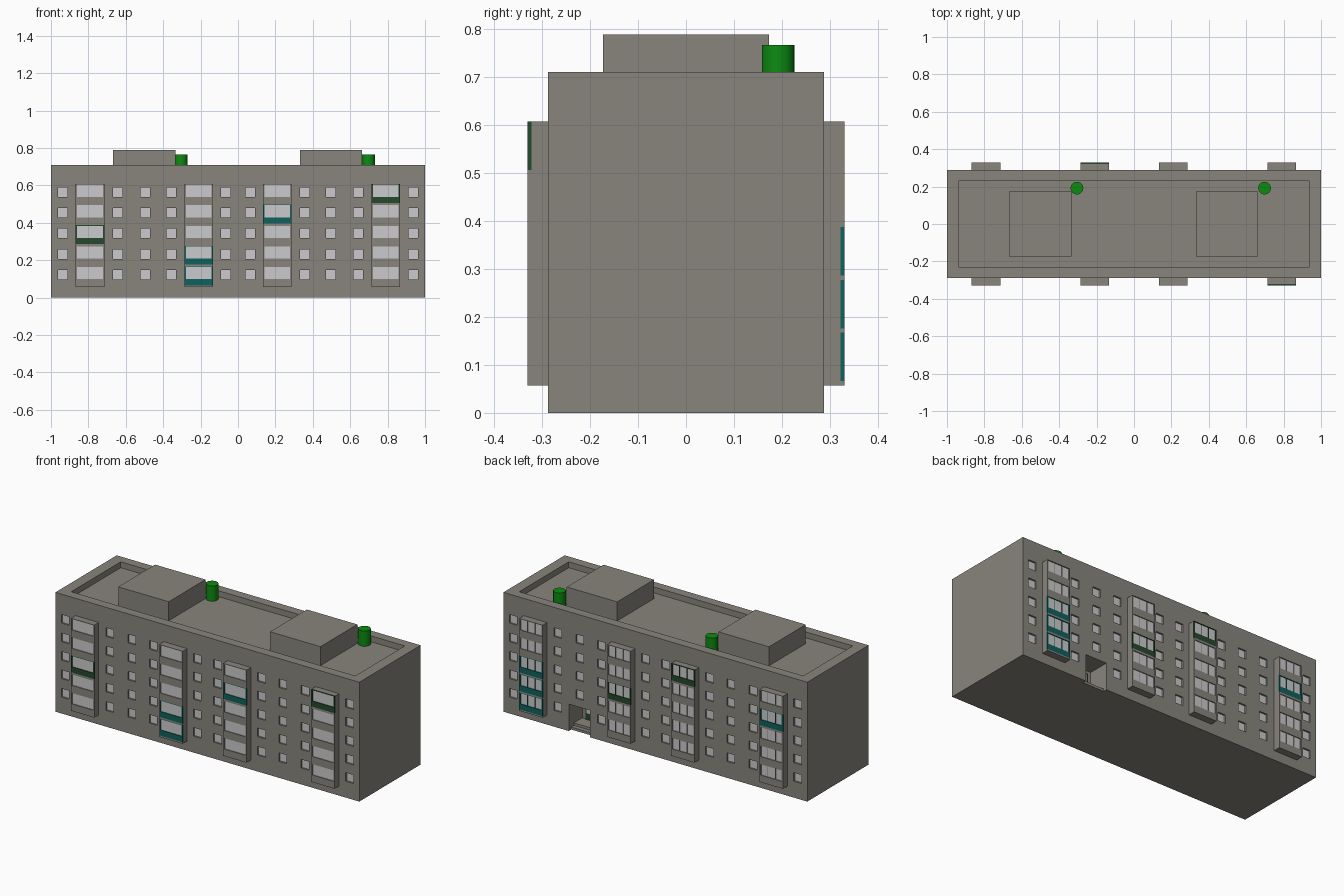
import bpy, bmesh, math

if "Cube" in bpy.data.objects:
    bpy.data.objects.remove(bpy.data.objects["Cube"])

# ---- materials -------------------------------------------------------------
def mat(name, r, g, b):
    m = bpy.data.materials.new(name)
    m.diffuse_color = (r, g, b, 1)
    m.use_nodes = True
    m.node_tree.nodes["Principled BSDF"].inputs["Base Color"].default_value = m.diffuse_color
    return m

CONCRETE = mat("concrete", 0.25, 0.235, 0.205)
GLASS = mat("pale_glass", 0.60, 0.60, 0.61)
TEAL = mat("teal_panel", 0.005, 0.12, 0.11)
DARK_GREEN = mat("dark_green_panel", 0.018, 0.065, 0.026)
GREEN = mat("vent_green", 0.004, 0.26, 0.006)

# ---- dimensions ------------------------------------------------------------
W, D, H = 1.0, 0.288, 0.71            # half width, half depth, height
ROOF_Z, RIM_X, RIM_Y = 0.675, 0.935, 0.233
WIN = 0.0255                          # window half size
REVEAL = 0.01
HALF_COLS = [0.066, 0.356, 0.497, 0.642, 0.936]
COLS = [s * x for x in HALF_COLS for s in (-1, 1)]
ROWS = [0.123 + 0.11 * i for i in range(5)]
BAYS = [-0.792, -0.21, 0.21, 0.79]
BAY_HALF, BAY_Y, BAY_Z, FLOOR = 0.077, 0.33, 0.057, 0.11
DOOR = (0.43, 0.57, 0.16, 0.16)       # x0, x1, top, inner y

def finish(name, bm, mats):
    bmesh.ops.remove_doubles(bm, verts=bm.verts, dist=1e-5)
    bmesh.ops.recalc_face_normals(bm, faces=bm.faces)
    me = bpy.data.meshes.new(name)
    bm.to_mesh(me)
    bm.free()
    for m in mats:
        me.materials.append(m)
    ob = bpy.data.objects.new(name, me)
    bpy.context.collection.objects.link(ob)
    return ob

def add_box(bm, x0, x1, y0, y1, z0, z1, index=0):
    vs = [bm.verts.new((x, y, z)) for x in (x0, x1) for y in (y0, y1) for z in (z0, z1)]
    for f in ((0, 1, 3, 2), (4, 6, 7, 5), (0, 4, 5, 1), (2, 3, 7, 6), (0, 2, 6, 4), (1, 5, 7, 3)):
        bm.faces.new([vs[i] for i in f]).material_index = index

def box(name, m, *dims):
    bm = bmesh.new()
    add_box(bm, *dims)
    return finish(name, bm, [m])

def quad(bm, *pts):
    return bm.faces.new([bm.verts.new(p) for p in pts])

# ---- facades: a grid whose window cells are pushed in and glazed -------------
def facade(name, side):
    bm = bmesh.new()
    xs = {-W, W} | {c + s * WIN for c in COLS for s in (-1, 1)}
    zs = {0, H} | {r + s * WIN for r in ROWS for s in (-1, 1)}
    if side > 0:
        xs |= {DOOR[0], DOOR[1]}
        zs.add(DOOR[2])
    xs, zs = sorted(xs), sorted(zs)
    y = side * D
    panes = []
    for x0, x1 in zip(xs, xs[1:]):
        for z0, z1 in zip(zs, zs[1:]):
            cx, cz = (x0 + x1) / 2, (z0 + z1) / 2
            if side > 0 and DOOR[0] < cx < DOOR[1] and cz < DOOR[2]:
                continue
            pts = [(x0, y, z0), (x1, y, z0), (x1, y, z1), (x0, y, z1)]
            f = quad(bm, *(pts if side < 0 else pts[::-1]))
            if any(abs(cx - c) < WIN for c in COLS) and any(abs(cz - r) < WIN for r in ROWS):
                panes.append(f)
    bmesh.ops.remove_doubles(bm, verts=bm.verts, dist=1e-5)
    for f in panes:
        new = bmesh.ops.extrude_discrete_faces(bm, faces=[f])["faces"][0]
        bmesh.ops.translate(bm, verts=new.verts, vec=(0, -side * REVEAL, 0))
        new.material_index = 1
    return finish(name, bm, [CONCRETE, GLASS])

facade("front_facade", -1)
facade("back_facade", 1)

# ---- end walls, base, parapet and roof deck ----------------------------------
bm = bmesh.new()
for s in (-1, 1):
    quad(bm, (s * W, -D, 0), (s * W, D, 0), (s * W, D, H), (s * W, -D, H))
def ring(x, y, z):
    return [(-x, -y, z), (x, -y, z), (x, y, z), (-x, y, z)]
outer, inner, deck = ring(W, D, H), ring(RIM_X, RIM_Y, H), ring(RIM_X, RIM_Y, ROOF_Z)
for i in range(4):
    j = (i + 1) % 4
    quad(bm, outer[i], outer[j], inner[j], inner[i])
    quad(bm, inner[i], inner[j], deck[j], deck[i])
quad(bm, *deck)
finish("end_walls_and_roof", bm, [CONCRETE])

dx0, dx1, dz, dy = DOOR
bm = bmesh.new()
quad(bm, (-W, -D, 0), (-W, dy, 0), (W, dy, 0), (W, -D, 0))
quad(bm, (-W, dy, 0), (-W, D, 0), (dx0, D, 0), (dx0, dy, 0))
quad(bm, (dx1, dy, 0), (dx1, D, 0), (W, D, 0), (W, dy, 0))
finish("base", bm, [CONCRETE])

# ---- entrance: porch recess, landing, steps and door -------------------------
bm = bmesh.new()
for x in (dx0, dx1):
    quad(bm, (x, dy, 0), (x, D, 0), (x, D, dz), (x, dy, dz))
quad(bm, (dx0, dy, dz), (dx1, dy, dz), (dx1, D, dz), (dx0, D, dz))
quad(bm, (dx0, dy, 0), (dx1, dy, 0), (dx1, dy, dz), (dx0, dy, dz))
finish("entrance_recess", bm, [CONCRETE])
box("entrance_landing", CONCRETE, dx0, dx1, dy, 0.24, 0, 0.03)
box("entrance_step", CONCRETE, dx0, dx1, 0.24, 0.265, 0, 0.015)
box("entrance_door", DARK_GREEN, 0.455, 0.545, dy, dy + 0.006, 0.03, 0.14)
box("entrance_door_glass", GLASS, 0.465, 0.535, dy + 0.006, dy + 0.009, 0.07, 0.13)

# ---- glazed balcony stacks ---------------------------------------------------
# floors with painted panels, keyed by (side, bay, floor)
PAINTED = {(-1, 0, 2): 2, (-1, 1, 0): 1, (-1, 1, 1): 1, (-1, 2, 3): 1, (-1, 3, 4): 2,
           (1, 3, 0): 1, (1, 3, 1): 1, (1, 3, 2): 1, (1, 2, 2): 2, (1, 1, 4): 2, (1, 0, 3): 1}

def balcony_stack(side, b):
    bm = bmesh.new()
    cx = BAYS[b]
    x0, x1 = cx - BAY_HALF, cx + BAY_HALF
    back, face = side * (BAY_Y - 0.008), side * BAY_Y
    add_box(bm, x0, x1, side * D, back, BAY_Z, BAY_Z + 5 * FLOOR)      # core
    for fl in range(5):
        z = BAY_Z + fl * FLOOR
        c = PAINTED.get((side, b, fl), 0)
        g0, g1 = z + 0.042, z + FLOOR - 0.003                          # glass span
        add_box(bm, x0, x1, back, face, z, z + 0.009)                  # slab edge
        add_box(bm, x0, x1, back, face, z + 0.009, g0, c)              # breast panel
        add_box(bm, x0, x1, back, face, g1, z + FLOOR, c)              # head
        add_box(bm, x0, x0 + 0.008, back, face, g0, g1, c)             # side posts
        add_box(bm, x1 - 0.008, x1, back, face, g0, g1, c)
        add_box(bm, x0 + 0.008, x1 - 0.008, back, back + side * 0.003, g0, g1, 3)
        if side > 0:                                                   # mullions
            for t in (-0.025, 0.025):
                add_box(bm, cx + t - 0.0015, cx + t + 0.0015, back, back + side * 0.006, g0, g1, c)
    bmesh.ops.recalc_face_normals(bm, faces=bm.faces)
    me_name = ("front" if side < 0 else "back") + "_balcony_stack_%d" % (b + 1)
    me = bpy.data.meshes.new(me_name)
    bm.to_mesh(me)
    bm.free()
    for m in (CONCRETE, TEAL, DARK_GREEN, GLASS):
        me.materials.append(m)
    bpy.context.collection.objects.link(bpy.data.objects.new(me_name, me))

for side in (-1, 1):
    for b in range(4):
        balcony_stack(side, b)

# ---- roof houses and vents ---------------------------------------------------
for i, (x, vx) in enumerate([(-0.501, -0.305), (0.498, 0.698)], 1):
    box("roof_house_%d" % i, CONCRETE, x - 0.166, x + 0.166, -0.173, 0.173, ROOF_Z, 0.788)
    bpy.ops.mesh.primitive_cylinder_add(vertices=24, radius=0.034, depth=0.766 - ROOF_Z,
                                        location=(vx, 0.192, (0.766 + ROOF_Z) / 2))
    v = bpy.context.object
    v.name = "roof_vent_%d" % i
    v.data.materials.append(GREEN)
    bpy.ops.object.shade_smooth_by_angle(angle=math.radians(35))
